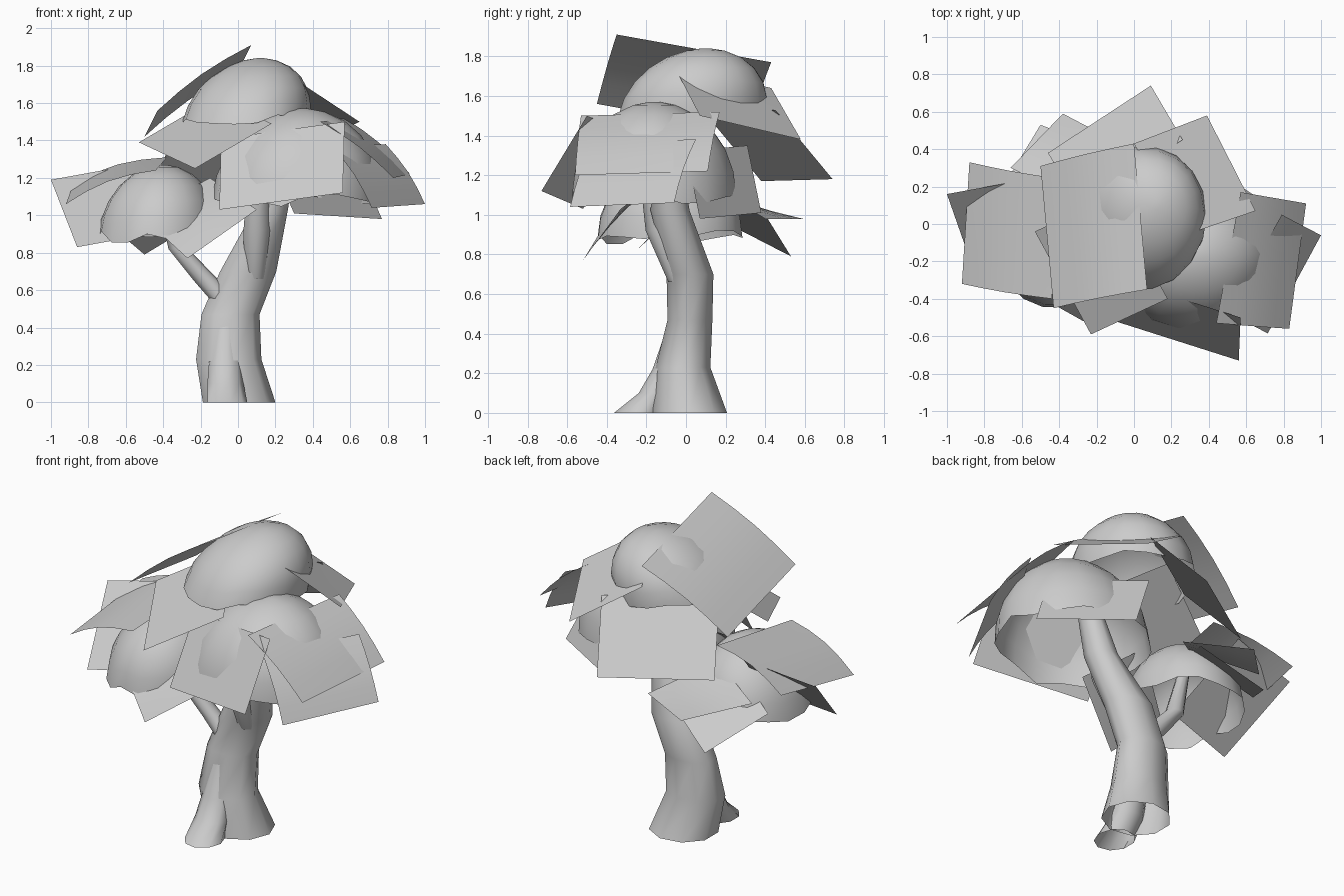
import bpy
import bmesh
import random
from math import sin, cos, pi, radians
from mathutils import Vector

random.seed(4)
if "Cube" in bpy.data.objects:
    bpy.data.objects.remove(bpy.data.objects["Cube"], do_unlink=True)

grey = bpy.data.materials.new("plain_grey")
grey.use_nodes = True
grey.diffuse_color = (0.6, 0.6, 0.6, 1)
grey.node_tree.nodes["Principled BSDF"].inputs["Base Color"].default_value = (0.6, 0.6, 0.6, 1)


def finish(name, bm, angle=50):
    mesh = bpy.data.meshes.new(name)
    bm.to_mesh(mesh)
    bm.free()
    mesh.materials.append(grey)
    ob = bpy.data.objects.new(name, mesh)
    bpy.context.collection.objects.link(ob)
    bpy.ops.object.select_all(action='DESELECT')
    ob.select_set(True)
    bpy.context.view_layer.objects.active = ob
    bpy.ops.object.shade_smooth_by_angle(angle=radians(angle))


def oval(x, y, z, rx, ry, sides):
    return [Vector((x + rx * cos(2 * pi * i / sides), y + ry * sin(2 * pi * i / sides), z))
            for i in range(sides)]


def loft(name, rings):
    """Skin a stack of closed rings and close the last one."""
    bm = bmesh.new()
    loops = [[bm.verts.new(p) for p in ring] for ring in rings]
    n = len(loops[0])
    for low, high in zip(loops, loops[1:]):
        for i in range(n):
            j = (i + 1) % n
            bm.faces.new((low[i], low[j], high[j], high[i]))
    bm.faces.new(loops[-1])
    finish(name, bm)


def limb(name, stations):
    """Stations are x, y, z, radius in x, radius in y."""
    loft(name, [oval(*station, 9) for station in stations])


def dome(name, centre, size, lean, rim, sides=18, steps=6):
    """Open leafy dome with a leaning top and an uneven lower rim."""
    jag = [random.uniform(-rim, rim) for _ in range(sides)]
    rings = []
    for s in range(steps + 1):
        t = s / steps * pi / 2
        r, up = max(cos(t), 0.06), sin(t)
        ring = oval(centre[0] + lean[0] * up, centre[1] + lean[1] * up, centre[2] + size[2] * up,
                    size[0] * r, size[1] * r, sides)
        for p, j in zip(ring, jag):
            p.z += j * (1 - s / steps) ** 3
        rings.append(ring)
    loft(name, rings)


def card(name, a, b, c, bulge=0.0, d=None, cuts=4):
    """Leaf sheet: corner a, its neighbours b and c, arched upwards by bulge."""
    a, b, c = Vector(a), Vector(b), Vector(c)
    d = Vector(d) if d else b + c - a
    normal = (b - a).cross(c - a).normalized()
    if normal.z < 0:
        normal = -normal
    bm = bmesh.new()
    grid = []
    for i in range(cuts + 1):
        u = i / cuts
        row = []
        for j in range(cuts + 1):
            v = j / cuts
            p = a.lerp(b, u).lerp(c.lerp(d, u), v)
            row.append(bm.verts.new(p + normal * bulge * sin(pi * v)))
        grid.append(row)
    for i in range(cuts):
        for j in range(cuts):
            bm.faces.new((grid[i][j], grid[i + 1][j], grid[i + 1][j + 1], grid[i][j + 1]))
    finish(name, bm, 80)


# Trunk, flared root and limbs
limb("trunk", [(0, 0.02, 0, 0.2, 0.19), (-0.055, -0.015, 0.23, 0.18, 0.14),
               (-0.045, 0.02, 0.47, 0.16, 0.115), (0.05, 0.02, 0.7, 0.155, 0.12),
               (0.17, -0.08, 1.02, 0.095, 0.1), (0.24, -0.1, 1.3, 0.07, 0.07)])
limb("front_root", [(-0.06, -0.24, 0, 0.11, 0.125), (-0.07, -0.15, 0.1, 0.1, 0.09),
                    (-0.07, -0.1, 0.22, 0.09, 0.07), (-0.06, -0.03, 0.48, 0.06, 0.05)])
limb("front_limb", [(0.09, -0.02, 0.66, 0.06, 0.07), (0.1, -0.13, 0.92, 0.075, 0.075),
                    (0.11, -0.18, 1.25, 0.06, 0.06)])
limb("right_limb", [(-0.04, 0, 0.5, 0.07, 0.06), (-0.17, -0.01, 0.65, 0.07, 0.05),
                    (-0.32, -0.03, 0.82, 0.055, 0.05), (-0.4, -0.05, 1.1, 0.035, 0.035)])

# Leafy domes
dome("top_dome", (0.04, 0.03, 1.51), (0.34, 0.38, 0.33), (0.08, 0.07), 0.03)
dome("left_dome", (0.31, -0.16, 1.08), (0.45, 0.42, 0.49), (0.04, 0), 0.04)
dome("right_dome", (-0.43, -0.08, 0.89), (0.32, 0.37, 0.38), (0.03, 0), 0.04)

# Leaf sheets around the top dome
card("crown_sheet", (0.07, -0.35, 1.91), (0, 0.43, 1.77), (-0.43, -0.45, 1.56), 0.025,
     (-0.5, 0.31, 1.42))
card("crown_back_sheet", (0.27, -0.06, 1.75), (0, 0.43, 1.64), (0.65, 0.07, 1.5), 0,
     (0.39, 0.58, 1.38))
card("back_sheet", (0.09, 0.74, 1.18), (-0.46, 0.38, 1.17), (0.26, 0.45, 1.53))
card("front_sheet", (-0.23, -0.59, 1.25), (-0.53, -0.04, 1.39), (0.18, -0.4, 1.49))

# Leaf sheets around the right dome
card("right_roof_sheet", (-0.92, -0.32, 1.06), (-0.88, 0.33, 1.17), (-0.44, -0.4, 1.24), 0.035,
     (-0.38, 0.24, 1.31))
card("right_side_sheet", (-1, 0.16, 1.19), (-0.86, -0.24, 0.83), (-0.56, 0.24, 1.27))
card("right_front_sheet", (-0.27, -0.52, 0.77), (-0.52, -0.38, 1.0), (0.1, -0.33, 1.03), 0,
     (-0.15, -0.1, 1.2))
card("right_back_sheet", (-0.5, 0.53, 0.79), (-0.15, 0.4, 1.0), (-0.7, 0.2, 0.96))
card("right_back_upper_sheet", (-0.38, 0.59, 0.98), (-0.02, 0.4, 0.98), (-0.66, 0.3, 1.05), 0,
     (-0.3, 0.12, 1.15))

# Leaf sheets around the left dome
card("left_front_sheet", (0.56, -0.73, 1.12), (-0.1, -0.52, 1.03), (0.57, -0.5, 1.5))
card("left_side_sheet", (0.83, -0.56, 1.2), (0.92, 0.11, 1.22), (0.44, -0.53, 1.5), 0.02,
     (0.57, 0.17, 1.52))
card("left_corner_sheet", (1, -0.06, 1.06), (0.715, -0.585, 1.04), (0.79, 0.05, 1.38), 0.02,
     (0.5, -0.47, 1.37))
card("left_back_sheet", (0.77, 0.07, 0.98), (0.3, 0.38, 1.01), (0.62, 0, 1.32))
